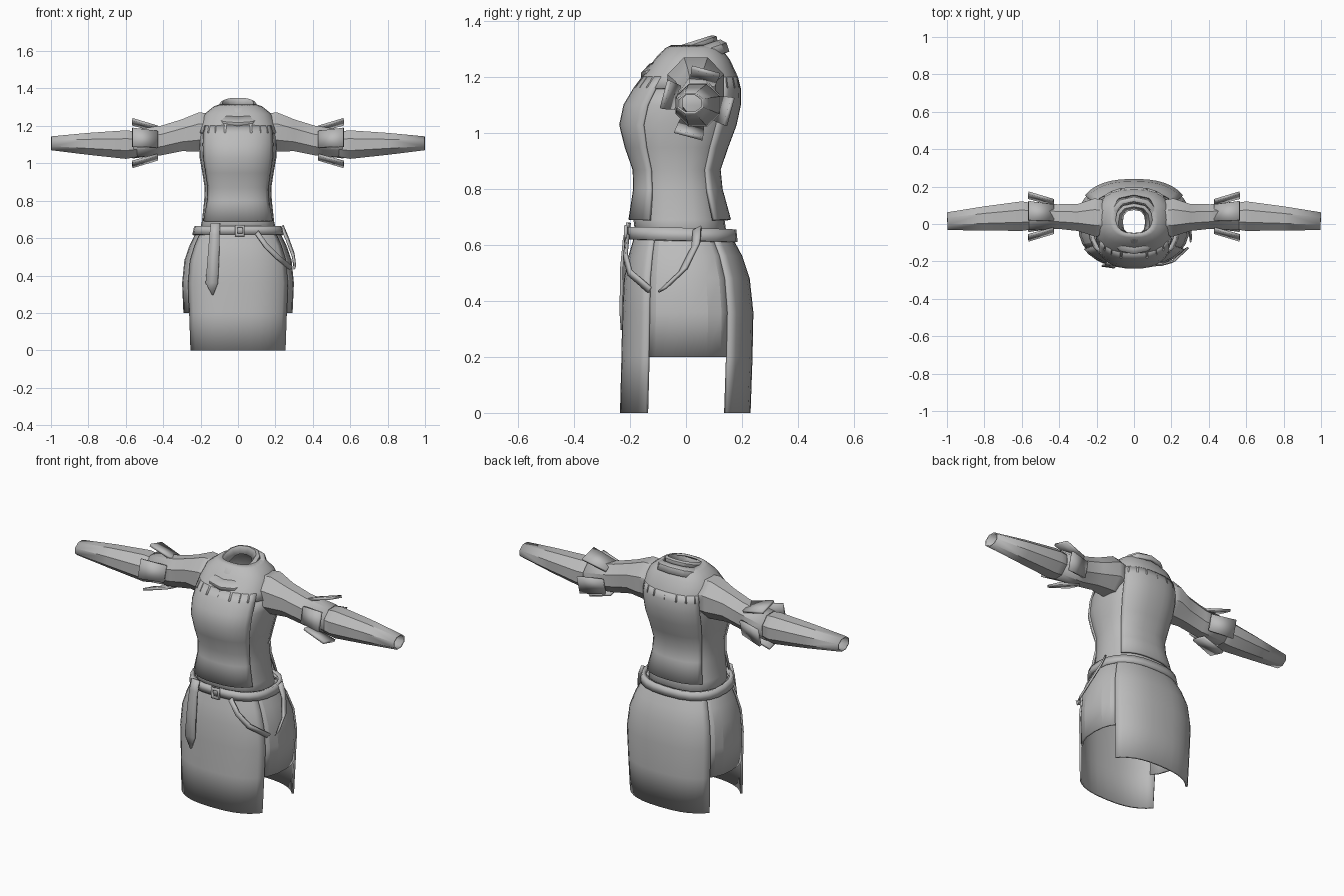
import bpy, bmesh, math
from mathutils import Vector

cube = bpy.data.objects.get("Cube")
if cube:
    bpy.data.objects.remove(cube)

cloth = bpy.data.materials.new("grey_cloth")
cloth.use_nodes = True
GREY = (0.5, 0.5, 0.5, 1)
cloth.diffuse_color = GREY
cloth.node_tree.nodes["Principled BSDF"].inputs["Base Color"].default_value = GREY


def loft(name, rows, closed=False, thick=0.012, angle=32):
    """Skin rows of points into a sheet with thickness."""
    bm = bmesh.new()
    grid = [[bm.verts.new(p) for p in row] for row in rows]
    n = len(rows[0])
    for low, high in zip(grid, grid[1:]):
        for i in range(n if closed else n - 1):
            j = (i + 1) % n
            bm.faces.new((low[i], low[j], high[j], high[i]))
    bmesh.ops.recalc_face_normals(bm, faces=bm.faces)
    mesh = bpy.data.meshes.new(name)
    bm.to_mesh(mesh)
    bm.free()
    mesh.materials.append(cloth)
    obj = bpy.data.objects.new(name, mesh)
    bpy.context.collection.objects.link(obj)
    solid = obj.modifiers.new("thickness", "SOLIDIFY")
    solid.thickness = thick
    solid.offset = 0
    bpy.ops.object.select_all(action="DESELECT")
    obj.select_set(True)
    bpy.context.view_layer.objects.active = obj
    bpy.ops.object.shade_smooth_by_angle(angle=math.radians(angle))
    return obj


def body_point(ring, deg, grow=0, power=0.8):
    """Point on a squarish oval; 0 degrees is the front, 90 the left side."""
    zf, zb, hw, yf, yb = ring
    a = math.radians(deg)
    s, c = math.sin(a), math.cos(a)
    sx = math.copysign(abs(s) ** power, s)
    cy = math.copysign(abs(c) ** power, c)
    mid, half = (yf + yb) / 2, (yb - yf) / 2
    t = (1 - cy) / 2
    return ((hw + grow) * sx, mid - (half + grow) * cy, zf + (zb - zf) * t)


def wrap(name, rings, start=0, end=360, steps=24, grow=0, **kw):
    """Sheet following the body between two angles."""
    closed = end - start == 360
    count = steps if closed else steps + 1
    rows = [[body_point(r, start + (end - start) * i / steps, grow)
             for i in range(count)] for r in rings]
    return loft(name, rows, closed, **kw)


def level(rings):
    return [(z, z, hw, yf, yb) for z, hw, yf, yb in rings]


# Torso: inner shirt, front and back panels, shoulder yoke
torso = level([
    (0.69, 0.207, -0.2, 0.155), (0.8, 0.183, -0.183, 0.125),
    (0.87, 0.18, -0.185, 0.118), (0.95, 0.193, -0.213, 0.145),
    (1.03, 0.207, -0.233, 0.175), (1.1, 0.21, -0.218, 0.19),
    (1.16, 0.207, -0.182, 0.19), (1.2, 0.2, -0.152, 0.18),
    (1.26, 0.175, -0.108, 0.152), (1.3, 0.125, -0.07, 0.122),
    (1.31, 0.095, -0.05, 0.108)])
waist = level([(0.62, 0.21, -0.18, 0.15), (0.69, 0.195, -0.19, 0.14)])
wrap("inner_shirt", waist + torso[1:7], grow=-0.008)
wrap("front_panel", torso[:8], -58, 58, 12)
wrap("back_panel", torso[:8], 128, 232, 12)
wrap("shoulder_yoke", torso[6:])

# Collar: flat neck band and folded stand
wrap("neck_band", [(1.2, 1.29, 0.135, -0.155, 0.15),
                   (1.215, 1.32, 0.128, -0.155, 0.14),
                   (1.245, 1.33, 0.105, -0.125, 0.12)], steps=12)
wrap("collar", [(1.235, 1.315, 0.095, -0.115, 0.11),
                (1.27, 1.343, 0.097, -0.1, 0.105),
                (1.288, 1.345, 0.085, -0.085, 0.095),
                (1.25, 1.31, 0.065, -0.06, 0.08)], steps=12)

# Skirt: long front and back, shorter side pieces
skirt = level([
    (0, 0.285, -0.23, 0.225), (0.2, 0.293, -0.225, 0.232),
    (0.36, 0.3, -0.222, 0.235), (0.48, 0.288, -0.216, 0.222),
    (0.56, 0.26, -0.2, 0.195), (0.61, 0.235, -0.185, 0.168),
    (0.65, 0.213, -0.175, 0.15)])
wrap("skirt_front", skirt, -58, 58, 12)
wrap("skirt_back", skirt, 124, 236, 12)
for side, first in (("left", 52), ("right", 230)):
    wrap("skirt_side_" + side, skirt[1:], first, first + 78, 6, grow=-0.007, angle=15)

# Belt with buckle
wrap("belt", [(0.62, 0.61, 0.235, -0.2, 0.175), (0.665, 0.655, 0.225, -0.2, 0.17)],
     thick=0.02)
frame = [(x, -0.216, z) for x, z in
         ((-0.015, 0.61), (0.035, 0.61), (0.035, 0.67), (-0.015, 0.67))]
inner = [(0.01 + (x - 0.01) * 0.55, y, 0.64 + (z - 0.64) * 0.55) for x, y, z in frame]
loft("buckle", [frame, inner], True, 0.012)


def ribbon(name, path, across, widths, thick=0.01):
    """Flat strap along a path, with a half width at each point."""
    across = Vector(across).normalized()
    loft(name, [[Vector(p) - across * w, Vector(p) + across * w]
                for p, w in zip(path, widths)], thick=thick)


# Hanging straps
ribbon("belt_tail", [(-0.12, -0.205, 0.68), (-0.125, -0.217, 0.62),
                     (-0.13, -0.226, 0.52), (-0.14, -0.228, 0.36), (-0.135, -0.228, 0.296)],
       (1, -0.15, 0), (0.025, 0.027, 0.03, 0.033, 0.003))
ribbon("loop_front", [(0.1, -0.21, 0.63), (0.15, -0.217, 0.56),
                      (0.21, -0.2, 0.5), (0.283, -0.13, 0.44)],
       (0.6, 0.3, 0.7), (0.013,) * 4)
ribbon("loop_back", [(0.236, 0.04, 0.66), (0.262, 0.035, 0.6),
                     (0.295, -0.01, 0.51), (0.305, -0.085, 0.44)],
       (0.2, 0.8, 0.45), (0.016,) * 4)


# Arms: rings of x, centre and radius in y, centre and radius in z
def tube(name, rings, s, sides=8):
    rows = []
    for x, yc, ry, zc, rz in rings:
        turns = [math.tau * (i + 0.5) / sides for i in range(sides)]
        rows.append([(s * x, yc + ry * 1.06 * math.cos(a), zc + rz * 1.06 * math.sin(a))
                     for a in turns])
    loft(name, rows, True, 0.008)


sleeve = [(0.13, 0.03, 0.09, 1.165, 0.1), (0.21, 0.035, 0.1, 1.167, 0.103),
          (0.3, 0.035, 0.07, 1.15, 0.083), (0.41, 0.04, 0.063, 1.122, 0.077),
          (0.56, 0.045, 0.075, 1.105, 0.072)]
forearm = [(0.46, 0.04, 0.055, 1.105, 0.055), (0.6, 0.042, 0.077, 1.1, 0.074),
           (0.8, 0.03, 0.062, 1.104, 0.056), (0.998, 0.015, 0.045, 1.107, 0.034)]
for side, s in (("left", 1), ("right", -1)):
    tube("sleeve_" + side, sleeve, s)
    tube("forearm_" + side, forearm, s)
    # Four flared flaps around the elbow
    for k in range(4):
        a = math.radians(75 + 90 * k)
        out = Vector((0, math.cos(a), math.sin(a)))
        along = Vector((0, -math.sin(a), math.cos(a)))
        path = [Vector((s * x, 0.04, 1.108)) + out * r
                for x, r in ((0.43, 0.078), (0.565, 0.118))]
        ribbon(f"elbow_flap_{side}_{k + 1}", path, along, (0.045, 0.052), 0.014)
